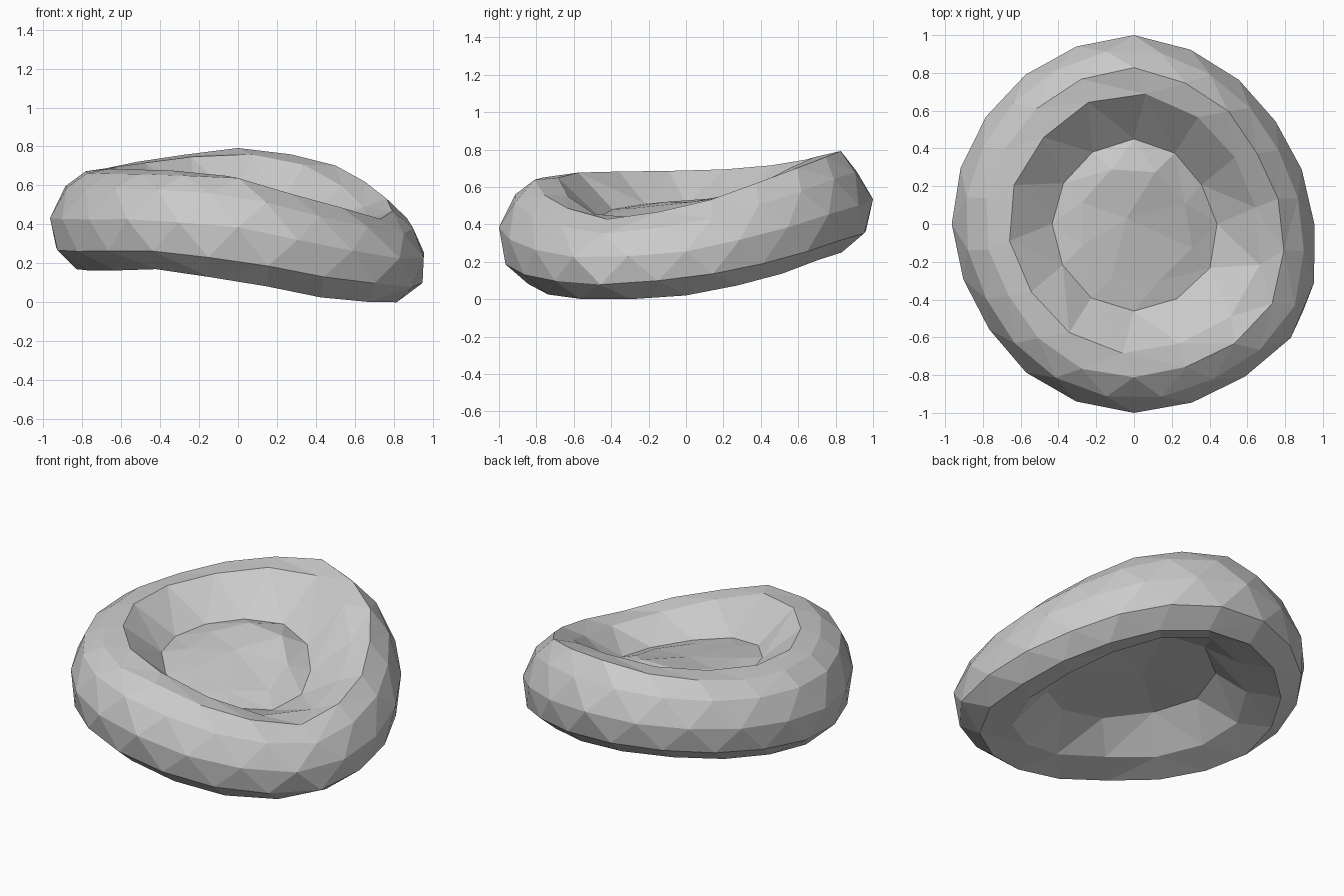
import bpy, bmesh, math, random

if "Cube" in bpy.data.objects:
    bpy.data.objects.remove(bpy.data.objects["Cube"])

random.seed(4)

# Outline radius and heights every 30 degrees, counter-clockwise from +x
RADIUS = [.955, .92, .95, 1.0, .98, .965, .965, .94, .98, 1.0, .99, 1.035]
CREST = [.50, .63, .755, .81, .765, .72, .705, .70, .695, .67, .54, .445]
BASE = [.03, .11, .22, .28, .27, .23, .18, .17, .18, .12, .035, .0]
FLOOR = [.39, .44, .50, .54, .54, .53, .52, .52, .49, .45, .40, .37]


def at(table, a):
    """Linear lookup around the circle."""
    t = (a / (math.tau / 12)) % 12
    i = int(t)
    f = t - i
    return table[i] * (1 - f) + table[(i + 1) % 12] * f


bm = bmesh.new()


def ring(n, frac, mix=None, drop=0.0, phase=0.0, jit=0.0, left=0.0):
    """Ring of vertices: height from base/crest mix, or from the dimple floor.
    'left' is added to the height towards the front left."""
    out = []
    for i in range(n):
        a = math.tau * (i + phase) / n
        r = at(RADIUS, a) * (frac + random.uniform(-jit, jit))
        lo, hi = at(BASE, a), at(CREST, a)
        z = at(FLOOR, a) - drop if mix is None else lo + (hi - lo) * mix
        z += left * (.5 - .5 * math.cos(a - .5))
        out.append((a, bm.verts.new((r * math.cos(a), r * math.sin(a), z))))
    return out


def zip_rings(p, q):
    """Triangle strip between two rings of any vertex counts."""
    i = j = 0
    while i < len(p) or j < len(q):
        pa = p[(i + 1) % len(p)][0] + math.tau * ((i + 1) // len(p))
        qa = q[(j + 1) % len(q)][0] + math.tau * ((j + 1) // len(q))
        vp, vq = p[i % len(p)][1], q[j % len(q)][1]
        if j >= len(q) or (i < len(p) and pa <= qa):
            bm.faces.new((vp, p[(i + 1) % len(p)][1], vq))
            i += 1
        else:
            bm.faces.new((vp, q[(j + 1) % len(q)][1], vq))
            j += 1


def cap(r, z):
    """Close a ring with a fan."""
    c = bm.verts.new((-.04, .03, z))
    for k in range(len(r)):
        bm.faces.new((r[k][1], r[(k + 1) % len(r)][1], c))


# Upper dimple, rounded outer rim, then lower hollow
rings = [
    ring(8, .32, drop=-.06, phase=.5, jit=.015, left=-.05),
    ring(12, .455, jit=.01),
    ring(14, .69, .93, phase=.3, jit=.01, left=.03),
    ring(18, .82, 1.0, phase=.5, jit=.01, left=-.03),
    ring(20, .93, .80, phase=.5),
    ring(20, 1.0, .50),
    ring(20, .98, .19, phase=.5),
    ring(18, .86, 0),
    ring(14, .67, .10, phase=.5, jit=.015),
    ring(10, .48, drop=.11),
]
for a, b in zip(rings, rings[1:]):
    zip_rings(a, b)
cap(rings[0], .53)
cap(rings[-1], .41)
bmesh.ops.recalc_face_normals(bm, faces=bm.faces)

# Stand exactly on the ground
low = min(v.co.z for v in bm.verts)
bmesh.ops.translate(bm, verts=bm.verts, vec=(0, 0, -low))

mesh = bpy.data.meshes.new("dimpled_disc")
bm.to_mesh(mesh)
bm.free()
disc = bpy.data.objects.new("dimpled_disc", mesh)
bpy.context.collection.objects.link(disc)
